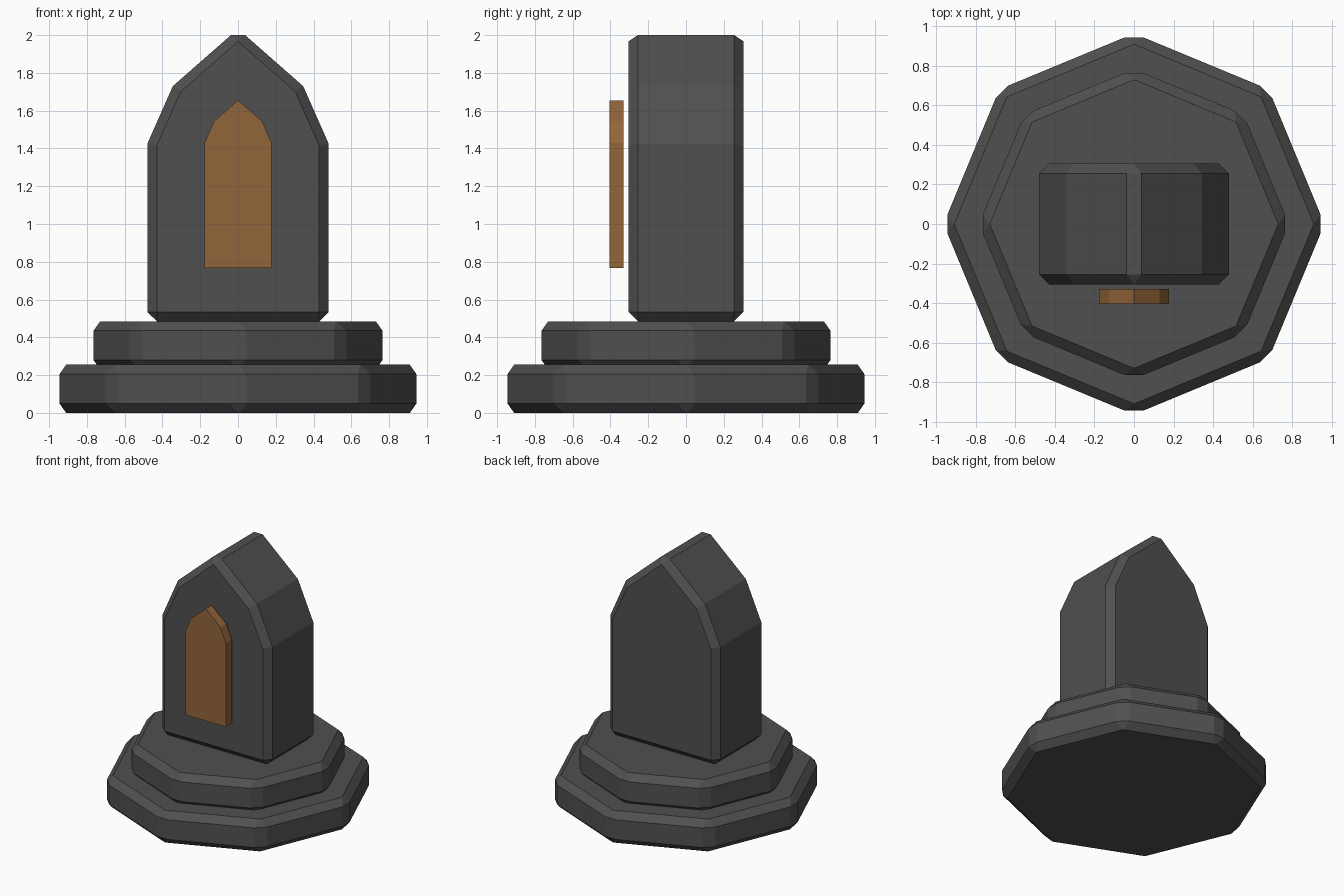
import bpy, bmesh, math

if "Cube" in bpy.data.objects:
    bpy.data.objects.remove(bpy.data.objects["Cube"])


def material(name, rgb):
    m = bpy.data.materials.new(name)
    m.diffuse_color = (*rgb, 1.0)
    m.use_nodes = True
    m.node_tree.nodes["Principled BSDF"].inputs["Base Color"].default_value = m.diffuse_color
    return m


stone = material("dark_stone", (0.08, 0.08, 0.08))
amber = material("amber_panel", (0.29, 0.13, 0.042))


def prism(name, outline, offset, mat, bevel=0.0):
    """Extrude a closed 3D outline by an offset, optionally chamfering its sharp edges."""
    bm = bmesh.new()
    face = bm.faces.new([bm.verts.new(p) for p in outline])
    ext = bmesh.ops.extrude_face_region(bm, geom=[face], use_keep_orig=True)
    verts = [g for g in ext["geom"] if isinstance(g, bmesh.types.BMVert)]
    bmesh.ops.translate(bm, verts=verts, vec=offset)
    bmesh.ops.recalc_face_normals(bm, faces=bm.faces)
    mesh = bpy.data.meshes.new(name)
    bm.to_mesh(mesh)
    bm.free()
    mesh.materials.append(mat)
    obj = bpy.data.objects.new(name, mesh)
    bpy.context.collection.objects.link(obj)
    if bevel:
        mod = obj.modifiers.new("chamfer", "BEVEL")
        mod.width = bevel
        mod.segments = 1
        mod.limit_method = 'ANGLE'
        mod.angle_limit = math.radians(30)
    return obj


def octagon(r, z):
    return [(r * math.cos(i * math.pi / 4), r * math.sin(i * math.pi / 4), z) for i in range(8)]


def arch(half, apex, y):
    """Mirror the right half of a pointed arch, given from bottom to shoulder."""
    return ([(x, y, z) for x, z in half] + [(0, y, apex)]
            + [(-x, y, z) for x, z in reversed(half)])


# stepped octagonal plinth
prism("lower_step", octagon(0.964, 0.0), (0, 0, 0.255), stone, 0.05)
prism("upper_step", octagon(0.784, 0.23), (0, 0, 0.255), stone, 0.05)

# pointed-arch body
prism("arched_body", arch([(0.48, 0.485), (0.48, 1.425), (0.345, 1.73)], 2.033, -0.305),
      (0, 0.61, 0), stone, 0.05)

# panel floating just in front of the body
prism("front_panel", arch([(0.177, 0.768), (0.177, 1.43), (0.128, 1.543)], 1.655, -0.405),
      (0, 0.075, 0), amber)
